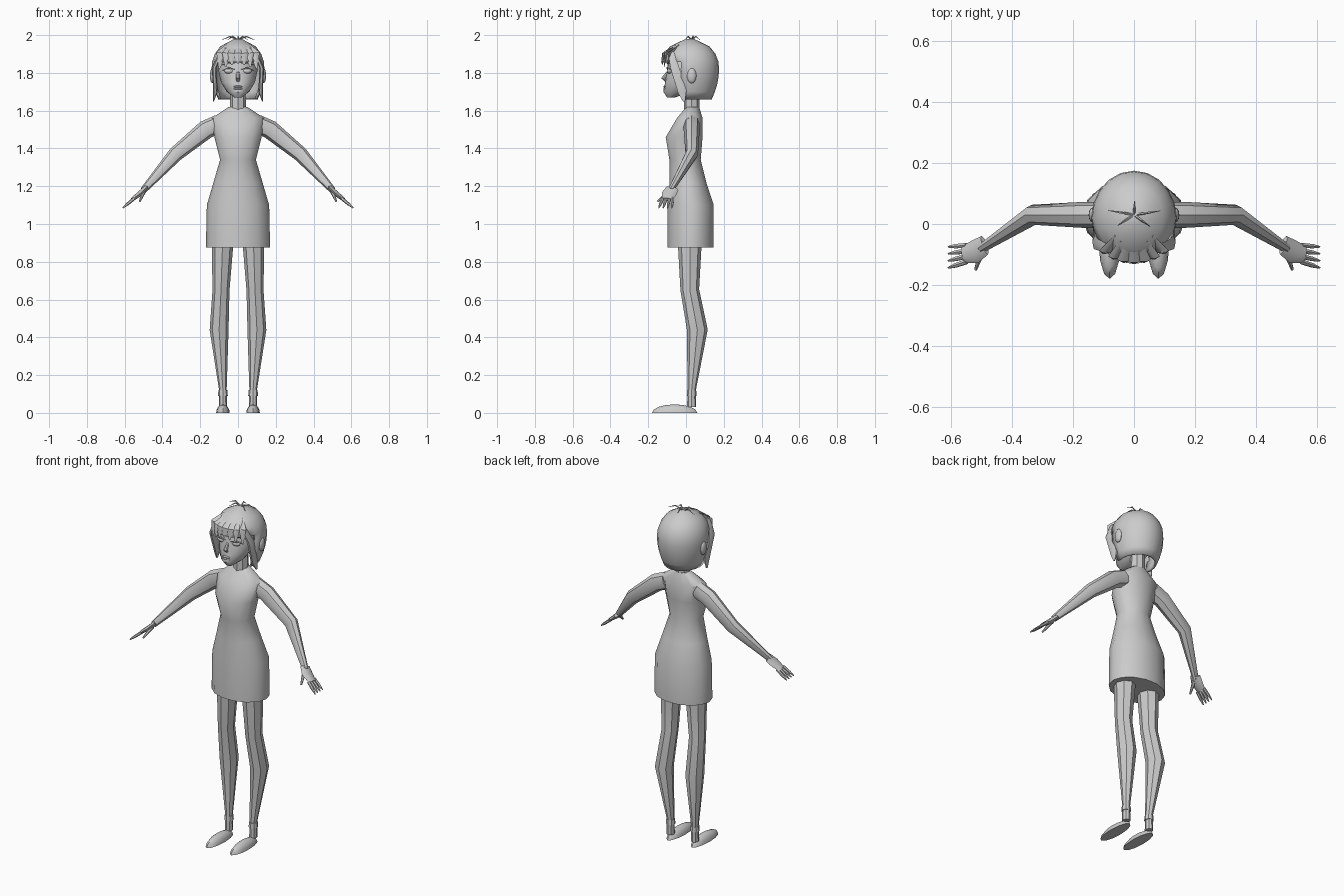
import bpy
import bmesh
from math import cos, sin, sqrt, tau, radians
from mathutils import Matrix, Vector

X_AXIS, Y_AXIS, Z_AXIS = Matrix.Identity(3)

default_cube = bpy.data.objects.get("Cube")
if default_cube:
    bpy.data.objects.remove(default_cube, do_unlink=True)

tone = (0.6, 0.6, 0.6, 1)
grey = bpy.data.materials.new("plain_grey")
grey.use_nodes = True
grey.diffuse_color = tone
grey.node_tree.nodes["Principled BSDF"].inputs["Base Color"].default_value = tone


def finish(name, bm, mirror=False):
    """Turn a bmesh into a shaded object, with a twin across x if wanted."""
    bmesh.ops.recalc_face_normals(bm, faces=bm.faces)
    mesh = bpy.data.meshes.new(name)
    bm.to_mesh(mesh)
    bm.free()
    mesh.materials.append(grey)
    obj = bpy.data.objects.new(name, mesh)
    bpy.context.collection.objects.link(obj)
    bpy.ops.object.select_all(action='DESELECT')
    obj.select_set(True)
    bpy.context.view_layer.objects.active = obj
    bpy.ops.object.shade_smooth_by_angle(angle=radians(40))
    if mirror:
        obj.modifiers.new("Mirror", 'MIRROR')
    return obj


def oval(centre, side, depth, count):
    """Ring of points around a centre, spanned by two radius vectors."""
    angles = [tau * step / count for step in range(count)]
    return [centre + side * cos(angle) + depth * sin(angle) for angle in angles]


def level_oval(height, half_width, front, back, count):
    centre = Vector((0, (front + back) / 2, height))
    return oval(centre, X_AXIS * half_width, Y_AXIS * (back - front) / 2, count)


def skin(rings, close_start=True):
    """Bridge equal rings into a closed surface."""
    bm = bmesh.new()
    loops = [[bm.verts.new(point) for point in ring] for ring in rings]
    for lower, upper in zip(loops, loops[1:]):
        for i in range(len(lower)):
            bm.faces.new((lower[i - 1], lower[i], upper[i], upper[i - 1]))
    if close_start:
        bm.faces.new(loops[0])
    bm.faces.new(loops[-1])
    return bm


def limb(name, path, widths, depth=1.0, count=8, guide=Y_AXIS, mirror=False):
    """Tapered tube; depth is the section's extent along the guide axis."""
    path = [Vector(point) for point in path]
    last = len(path) - 1
    rings = []
    for i, (point, width) in enumerate(zip(path, widths)):
        along = (path[min(i + 1, last)] - path[max(i - 1, 0)]).normalized()
        side = along.cross(guide).normalized()
        rings.append(oval(point, side * width, side.cross(along) * width * depth, count))
    return finish(name, skin(rings), mirror)


def ball(name, centre, radii, mirror=False):
    """Ellipsoid that is flattened where it meets the floor."""
    bm = bmesh.new()
    bmesh.ops.create_uvsphere(bm, u_segments=12, v_segments=8, radius=1)
    bmesh.ops.scale(bm, vec=radii, verts=bm.verts)
    bmesh.ops.translate(bm, vec=centre, verts=bm.verts)
    for vert in bm.verts:
        vert.co.z = max(vert.co.z, 0)
    return finish(name, bm, mirror)


# Dress, chest and shoulders: height, half width, front, back
dress_rows = [(.875, .17, -.1, .15), (1.1, .165, -.1, .15), (1.22, .13, -.09, .11),
              (1.34, .095, -.09, .08), (1.46, .125, -.11, .09),
              (1.56, .14, -.05, .09), (1.62, .05, 0, .07)]
finish("dress", skin([level_oval(*row, count=14) for row in dress_rows]))
limb("neck", [(0, .03, 1.58), (0, .03, 1.74)], [.042, .04])

# Legs and feet
limb("legs", [(.08, .02, .95), (.09, .02, .65), (.1, .06, .44), (.08, .03, .12), (.08, .03, .03)],
     [.06, .045, .05, .02, .022], depth=1.1, mirror=True)
limb("ankle_cuffs", [(.08, .03, .09), (.08, .03, .12)], [.026, .024], mirror=True)
ball("feet", (.08, -.06, 0), (.036, .12, .045), mirror=True)

# Arms
limb("arms", [(.1, .03, 1.53), (.17, .03, 1.5), (.33, .03, 1.37), (.5, -.08, 1.18)],
     [.05, .05, .04, .018], depth=.85, mirror=True)

# Hands: flat palms, four fingers and a thumb
limb("palms", [(.49, -.07, 1.19), (.52, -.09, 1.16), (.56, -.1, 1.13)],
     [.012, .014, .01], depth=2.8, mirror=True)
for finger in range(4):
    root = Vector((.55, -.07 - finger * .018, 1.135))
    tip = root + Vector((.06, -.005 * (finger + 1), -.05))
    limb("finger", [root, root.lerp(tip, .6), tip], [.009, .008, .003], count=6, mirror=True)
limb("thumbs", [(.5, -.09, 1.17), (.52, -.15, 1.12)], [.012, .005], count=6,
     guide=X_AXIS, mirror=True)

# Head
head_rows = [(1.67, .02, -.1, -.06), (1.7, .06, -.12, .03), (1.75, .09, -.11, .08),
             (1.82, .105, -.1, .11), (1.92, .07, -.08, .09)]
finish("head", skin([level_oval(*row, count=16) for row in head_rows]))

# Face
limb("nose", [(0, -.09, 1.81), (0, -.12, 1.77), (0, -.1, 1.755)], [.008, .012, .008])
for name, height in (("upper_lip", 1.727), ("lower_lip", 1.716)):
    ball(name, (0, -.11, height), (.024, .01, .006))
ball("eyes", (.047, -.085, 1.81), (.026, .016, .015), mirror=True)
for name, height in (("eyelids", 1.82), ("brows", 1.85)):
    limb(name, [(.015, -.1, height), (.05, -.1, height + .006), (.08, -.07, height - .006)],
         [.002, .005, .002], count=6, guide=Z_AXIS, mirror=True)
ball("ears", (.135, .03, 1.785), (.014, .025, .04), mirror=True)

# Hair cap: round above, gently drawn in below, opened around the face
cap_rings = []
for step in range(9):
    rise = step / 4 - 1
    spread = sqrt(1.02 - rise ** 2) if rise > 0 else 1 - rise ** 2 / 4
    centre = Vector((0, .02, 1.82 + rise * .16))
    cap_rings.append(oval(centre, X_AXIS * spread * .14, Y_AXIS * spread * .155, 20))
cap = skin(cap_rings, close_start=False)
opening = []
for face in cap.faces:
    middle = face.calc_center_median()
    if middle.z < 1.87 and middle.y < -.03:
        opening.append(face)
bmesh.ops.delete(cap, geom=opening, context='FACES')
hair = finish("hair_cap", cap)
thickness = hair.modifiers.new("Thickness", 'SOLIDIFY')
thickness.thickness = .012
thickness.offset = -1

# Side locks framing the face
limb("side_locks", [(.09, -.08, 1.91), (.125, -.06, 1.83), (.12, -.02, 1.7), (.13, -.01, 1.65)],
     [.008, .012, .012, .003], depth=2.2, count=6, mirror=True)

# Fringe: tapered locks fanned over the forehead
for lock in range(-3, 4):
    x = lock * .03
    bend = x * x * 4
    limb("fringe_lock", [(x * .6, bend - .07, 1.94), (x, bend - .12, 1.9),
                         (x * 1.1, bend - .13, 1.85 - abs(x) * .3)],
         [.015, .026, .004], depth=.35, count=6)

# Loose strands fanned over the crown
for strand in range(5):
    angle = tau * strand / 5 + .3
    reach = Vector((cos(angle), sin(angle) * .5, 0)) * .09
    crown = Vector((0, .03, 1.975))
    limb("loose_strand", [crown, crown + reach / 2 + Z_AXIS * .018, crown + reach],
         [.004, .004, .001], count=5, guide=Z_AXIS)
